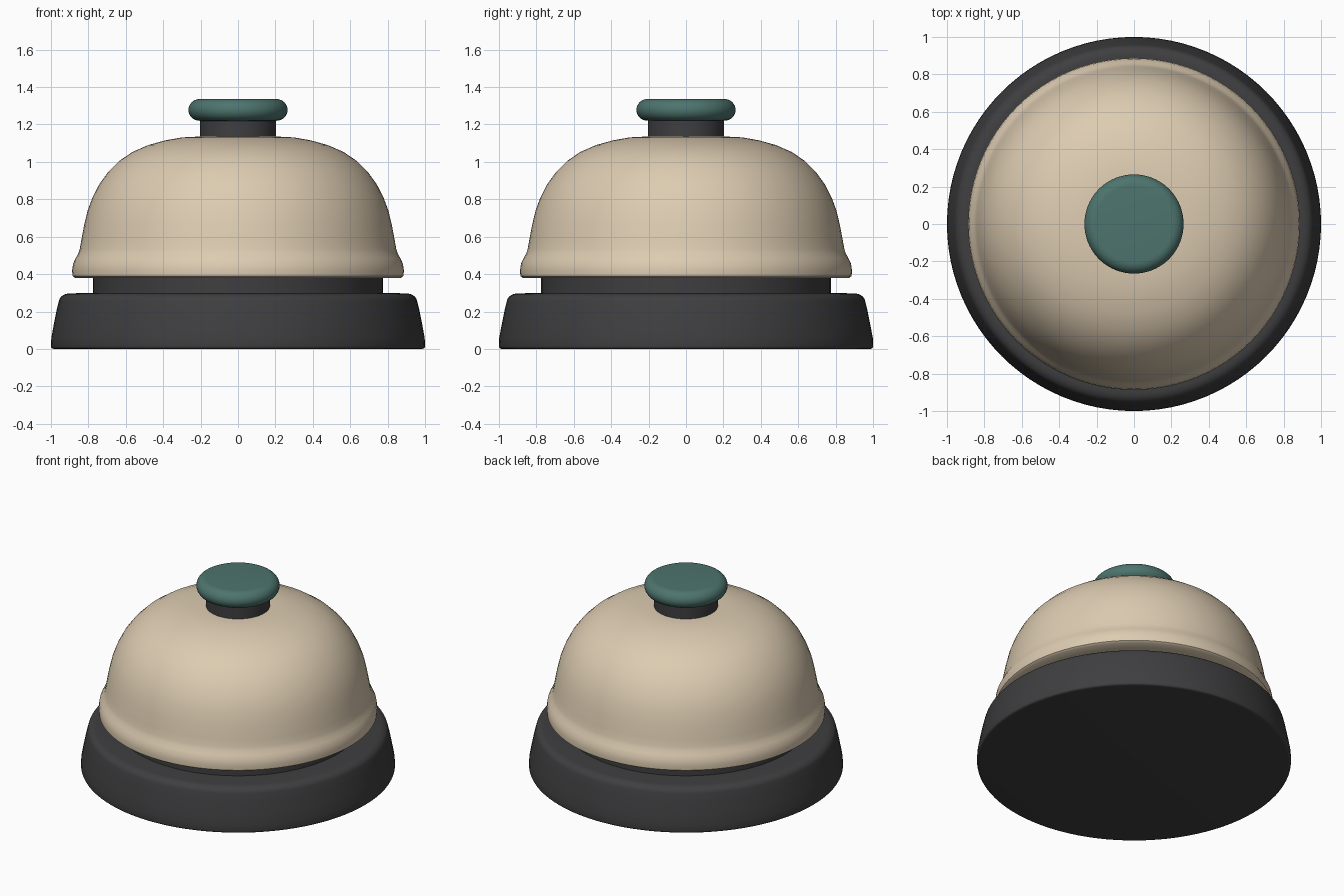
import bpy, bmesh, math
from mathutils import Matrix

if "Cube" in bpy.data.objects:
    bpy.data.objects.remove(bpy.data.objects["Cube"])


def material(name, rgb):
    m = bpy.data.materials.new(name)
    m.diffuse_color = (*rgb, 1.0)
    m.use_nodes = True
    m.node_tree.nodes["Principled BSDF"].inputs["Base Color"].default_value = m.diffuse_color
    return m


def lathe(name, profile, mat, steps=96):
    """Spin an (r, z) profile, listed bottom to top, around the z axis."""
    bm = bmesh.new()
    verts = [bm.verts.new((r, 0, z)) for r, z in profile]
    edges = [bm.edges.new(pair) for pair in zip(verts, verts[1:])]
    bmesh.ops.spin(bm, geom=verts + edges, cent=(0, 0, 0), axis=(0, 0, 1),
                   angle=math.tau, steps=steps, use_merge=True)
    bmesh.ops.remove_doubles(bm, verts=bm.verts, dist=1e-5)
    bmesh.ops.recalc_face_normals(bm, faces=bm.faces)
    mesh = bpy.data.meshes.new(name)
    bm.to_mesh(mesh)
    bm.free()
    mesh.materials.append(mat)
    ob = bpy.data.objects.new(name, mesh)
    bpy.context.collection.objects.link(ob)
    bpy.context.view_layer.objects.active = ob
    bpy.ops.object.select_all(action='DESELECT')
    ob.select_set(True)
    bpy.ops.object.shade_smooth_by_angle(angle=math.radians(40))
    return ob


def arc(cr, cz, rr, rz, a0, a1, n):
    """Points on an elliptical arc in the (r, z) plane."""
    angles = [math.radians(a0 + (a1 - a0) * i / n) for i in range(n + 1)]
    return [(cr + rr * math.cos(a), cz + rz * math.sin(a)) for a in angles]


charcoal = material("charcoal", (0.049, 0.049, 0.052))
cream = material("cream", (0.72, 0.60, 0.44))
teal = material("teal", (0.075, 0.175, 0.155))

# Heavy tapered base with rounded shoulder
lathe("base", [(0, 0), (0.98, 0)] + arc(0.985, 0.015, 0.015, 0.015, -60, 0, 3)
      + [(0.998, 0.06), (0.985, 0.13), (0.969, 0.21)]
      + arc(0.90, 0.25, 0.058, 0.047, 10, 90, 7) + [(0.77, 0.30), (0, 0.30)], charcoal)

# Recessed collar between base and bell
lathe("collar", [(0, 0.29), (0.775, 0.29), (0.775, 0.385), (0, 0.385)], charcoal)

# Bell dome with flared rim
lathe("bell", [(0.76, 0.38), (0.872, 0.38), (0.885, 0.39), (0.887, 0.42), (0.882, 0.455),
               (0.868, 0.485), (0.854, 0.51), (0.846, 0.535), (0.838, 0.58),
               (0.823, 0.66), (0.804, 0.74), (0.778, 0.81), (0.742, 0.88),
               (0.695, 0.945), (0.635, 1.005), (0.565, 1.053), (0.48, 1.09),
               (0.39, 1.115), (0.30, 1.131), (0.22, 1.135), (0, 1.135)], cream)

# Plunger stem
lathe("stem", [(0, 1.12), (0.203, 1.12), (0.203, 1.23), (0, 1.23)], charcoal)

# Rounded push button
lathe("button", [(0, 1.22)] + arc(0.205, 1.278, 0.06, 0.058, -90, 90, 16)
      + [(0, 1.336)], teal)
